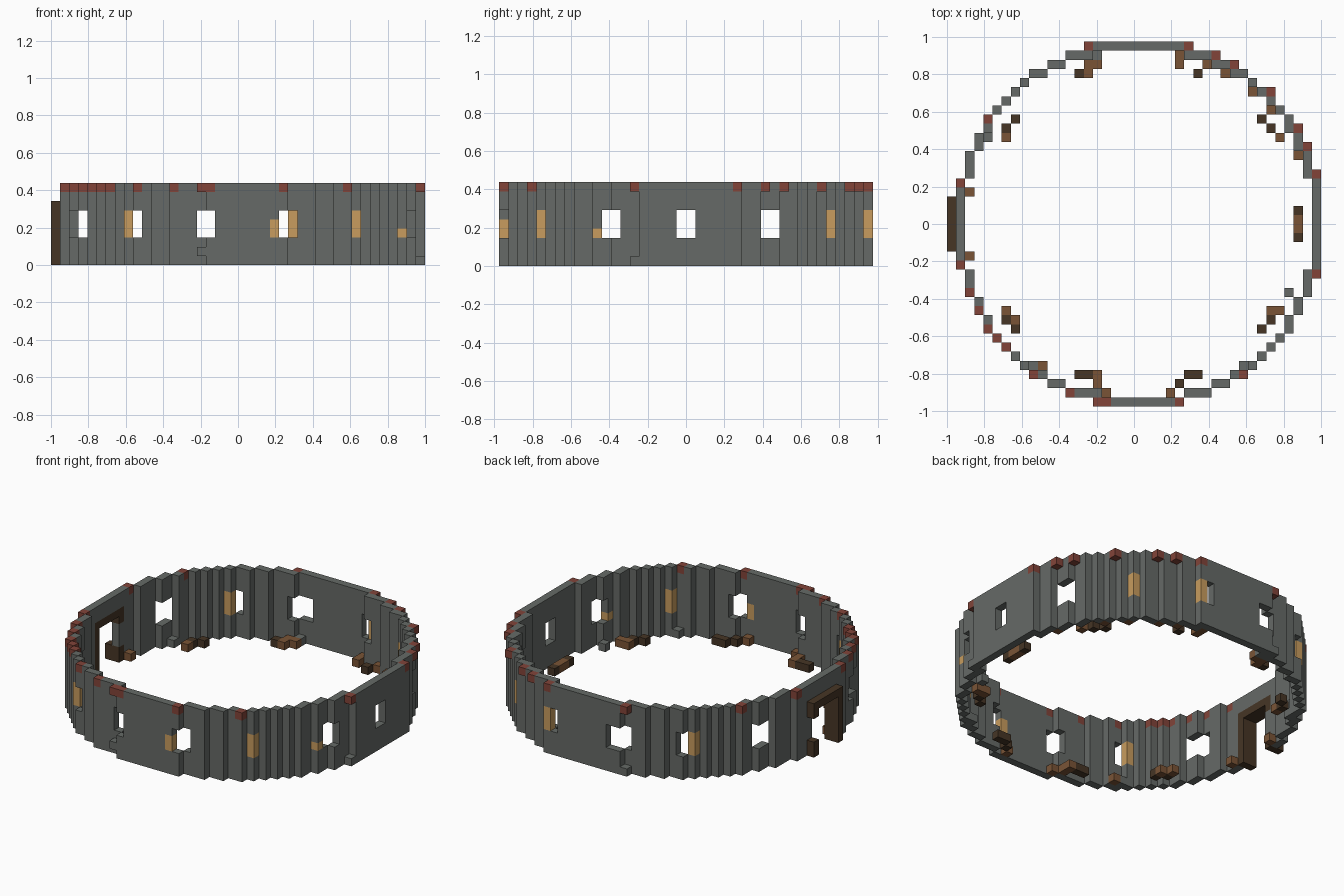
import bpy
import bmesh

cube = bpy.data.objects.get("Cube")
if cube:
    bpy.data.objects.remove(cube, do_unlink=True)

V = 2 / 41          # block size
LAYERS = 9          # wall height in blocks


def material(name, rgb):
    lin = [((c / 255 + 0.055) / 1.055) ** 2.4 for c in rgb] + [1.0]
    m = bpy.data.materials.new(name)
    m.use_nodes = True
    m.diffuse_color = lin
    m.node_tree.nodes["Principled BSDF"].inputs["Base Color"].default_value = lin
    m.node_tree.nodes["Principled BSDF"].inputs["Roughness"].default_value = 0.9
    return m


STONE = material("grey stone", (102, 106, 103))
BRICK = material("red brick", (130, 68, 57))
GLOW = material("tan pane", (200, 156, 94))
WOOD = material("brown wood", (122, 84, 54))
DARK = material("dark wood", (70, 53, 37))


def build(name, blocks, mat):
    """Blocks are (i, j, low layer, high layer); high is exclusive."""
    bm = bmesh.new()
    for i, j, lo, hi in blocks:
        vs = [bm.verts.new((-1 + (i + a) * V, (j - 20 + b) * V, k * V))
              for k in (lo, hi) for a, b in ((0, 0), (1, 0), (1, 1), (0, 1))]
        bm.faces.new(vs[3::-1])
        bm.faces.new(vs[4:])
        for n in range(4):
            m = (n + 1) % 4
            bm.faces.new((vs[n], vs[m], vs[m + 4], vs[n + 4]))
    mesh = bpy.data.meshes.new(name)
    bm.to_mesh(mesh)
    bm.free()
    mesh.materials.append(mat)
    ob = bpy.data.objects.new(name, mesh)
    bpy.context.collection.objects.link(ob)
    return ob


# Ring plan: one block thick shell of a blocky disc
def inside(i, j):
    return (i - 20.5) ** 2 + (j - 19.5) ** 2 <= 406


ring = {(i, j) for i in range(1, 41) for j in range(40) if inside(i, j) and not all(
    inside(i + a, j + b) for a, b in ((1, 0), (-1, 0), (0, 1), (0, -1)))}
ring |= {(26, 39), (40, 25), (16, 1)}       # corner piers

# Battlement bricks on the top layer
bricks = [(15, 39), (26, 39), (29, 38), (31, 37), (35, 34), (38, 30), (39, 28),
          (40, 25), (40, 14), (32, 3), (25, 0), (16, 0), (17, 0), (13, 1), (9, 3),
          (6, 6), (5, 7), (4, 8), (3, 10), (2, 12), (1, 15), (1, 24), (4, 31)]
build("battlement_bricks", [(i, j, 8, 9) for i, j in bricks], BRICK)

# Glowing panes set flush in the wall
panes = [(8, 4, 3, 6), (33, 4, 3, 6), (8, 35, 3, 6), (33, 35, 3, 6),
         (26, 39, 3, 6), (24, 0, 3, 5), (38, 10, 3, 4)]
build("window_panes", panes, GLOW)

# Open windows
windows = [(16, 0), (17, 0), (16, 1), (25, 0), (26, 1), (9, 3), (9, 36),
           (15, 38), (16, 39), (17, 39), (25, 39), (26, 38),
           (3, 10), (3, 11), (2, 12), (3, 28), (3, 29),
           (38, 11), (39, 12), (38, 28), (38, 29), (40, 19), (40, 20)]

# Door frame: two jambs and a lintel, standing one block proud of the wall
frame = [(i, 17, 0, 6) for i in (0, 1)]
frame += [(i, 22, lo, hi) for i in (0, 1) for lo, hi in ((0, 2), (5, 6))]
frame += [(i, j, 6, 7) for i in (0, 1) for j in range(17, 23)]
build("door_frame", frame, DARK)

# Wall columns, split around everything that cuts through them
gaps = {(i, j, 8) for i, j in bricks}
gaps |= {(i, j, k) for i, j, lo, hi in panes + frame for k in range(lo, hi)}
gaps |= {(i, j, k) for i, j in windows for k in (3, 4, 5)}
gaps |= {(1, j, k) for j in range(18, 22) for k in range(6)}
gaps |= {(16, 0, k) for k in (0, 2, 6, 7)}
columns = []
for i, j in sorted(ring):
    start = None
    for k in range(LAYERS + 1):
        solid = k < LAYERS and (i, j, k) not in gaps
        if solid and start is None:
            start = k
        elif not solid and start is not None:
            columns.append((i, j, start, k))
            start = None
build("ring_wall", columns, STONE)

# Loose footing stones at the wall steps
build("footing_stones", [(i, j, 0, 1) for i, j in (
    (15, 39), (40, 14), (32, 2 + 2), (9, 4), (16, 38), (4, 29), (37, 12))], STONE)

# Timber scraps along the inside of the wall
wood = [(15, 37), (16, 37), (15, 36), (25, 38), (25, 37), (28, 37), (30, 36),
        (33, 34), (35, 32), (36, 29), (38, 27), (35, 10), (36, 10), (24, 1),
        (16, 2), (16, 3), (17, 1), (10, 4), (6, 10), (7, 9), (2, 16), (2, 23),
        (6, 29), (38, 19), (38, 20)]
dark = [(14, 36), (27, 36), (34, 31), (35, 30), (38, 18), (38, 21), (35, 9),
        (34, 8), (26, 3), (27, 3), (25, 2), (14, 3), (15, 3), (6, 9), (7, 8),
        (7, 31), (6, 30)]
build("brown_timbers", [(i, j, 0, 1) for i, j in wood], WOOD)
build("dark_timbers", [(i, j, 0, 1) for i, j in dark], DARK)
